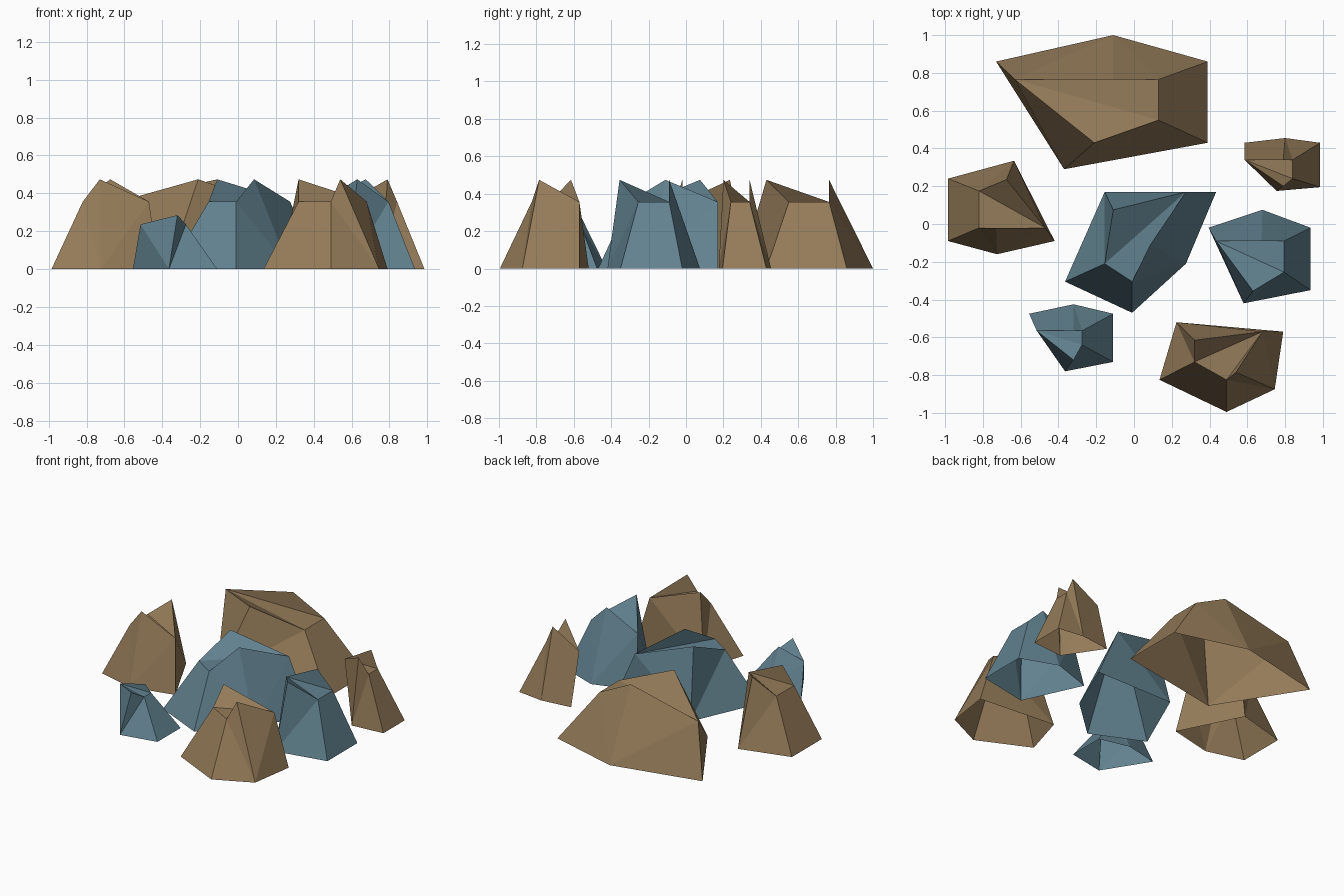
import bpy, bmesh


def material(name, rgb):
    m = bpy.data.materials.new(name)
    m.diffuse_color = (*rgb, 1)
    return m


brown = material("brown stone", (0.30, 0.20, 0.10))
blue = material("blue grey stone", (0.122, 0.225, 0.28))


# Every rock is a faceted pentagonal stump, open underneath: five ground corners,
# five crown corners alternating low / high, crown fanned from its third corner.
def rock(name, mat, base, crown, low=0.356, high=0.474):
    bm = bmesh.new()
    heights = (low, high, low, high, low)
    b = [bm.verts.new((x, y, 0)) for x, y in base]
    t = [bm.verts.new((x, y, z)) for (x, y), z in zip(crown, heights)]
    ground = bm.faces.new(b)
    # Sides: each quad beside a high corner is split from its low corner
    for i in range(4):
        j = i + 1
        if i % 2 == 0:
            bm.faces.new((b[i], b[j], t[i]))
            bm.faces.new((b[j], t[j], t[i]))
        else:
            bm.faces.new((b[i], b[j], t[j]))
            bm.faces.new((b[i], t[j], t[i]))
    bm.faces.new((b[4], b[0], t[0], t[4]))
    # Crown
    for i, j in ((0, 1), (3, 4), (4, 0)):
        bm.faces.new((t[2], t[i], t[j]))
    # Orient the closed shell outwards, then open the underside
    bmesh.ops.recalc_face_normals(bm, faces=bm.faces)
    bmesh.ops.delete(bm, geom=[ground], context='FACES_ONLY')
    me = bpy.data.meshes.new(name)
    bm.to_mesh(me)
    bm.free()
    me.materials.append(mat)
    bpy.context.collection.objects.link(bpy.data.objects.new(name, me))


rock("large_back_rock", brown,
     [(0.39, 0.43), (-0.37, 0.29), (-0.73, 0.86), (-0.11, 1.0), (0.39, 0.86)],
     [(0.13, 0.55), (-0.21, 0.43), (-0.63, 0.765), (-0.11, 0.765), (0.13, 0.765)])

rock("left_rock", brown,
     [(-0.985, 0.24), (-0.635, 0.335), (-0.42, -0.09), (-0.725, -0.16), (-0.985, -0.09)],
     [(-0.82, 0.175), (-0.675, 0.235), (-0.47, -0.02), (-0.73, -0.02), (-0.82, -0.02)])

rock("centre_rock", blue,
     [(-0.365, -0.305), (-0.155, 0.17), (0.435, 0.17), (0.275, -0.21), (-0.01, -0.47)],
     [(-0.155, -0.21), (-0.11, 0.075), (0.275, 0.17), (0.085, -0.11), (-0.01, -0.305)])

rock("right_rock", blue,
     [(0.935, -0.35), (0.58, -0.42), (0.395, -0.02), (0.68, 0.075), (0.935, -0.02)],
     [(0.795, -0.255), (0.63, -0.355), (0.435, -0.09), (0.675, -0.09), (0.795, -0.09)])

rock("front_rock", brown,
     [(0.135, -0.825), (0.225, -0.52), (0.79, -0.57), (0.745, -0.875), (0.49, -0.995)],
     [(0.32, -0.73), (0.32, -0.615), (0.68, -0.57), (0.54, -0.785), (0.49, -0.825)])

rock("small_right_rock", brown,
     [(0.985, 0.195), (0.755, 0.175), (0.585, 0.43), (0.80, 0.455), (0.985, 0.43)],
     [(0.84, 0.24), (0.79, 0.2), (0.585, 0.34), (0.79, 0.34), (0.84, 0.34)])

rock("small_left_rock", blue,
     [(-0.11, -0.73), (-0.365, -0.78), (-0.555, -0.475), (-0.32, -0.425), (-0.11, -0.475)],
     [(-0.275, -0.64), (-0.32, -0.72), (-0.515, -0.565), (-0.32, -0.565), (-0.275, -0.565)],
     low=0.236, high=0.285)
